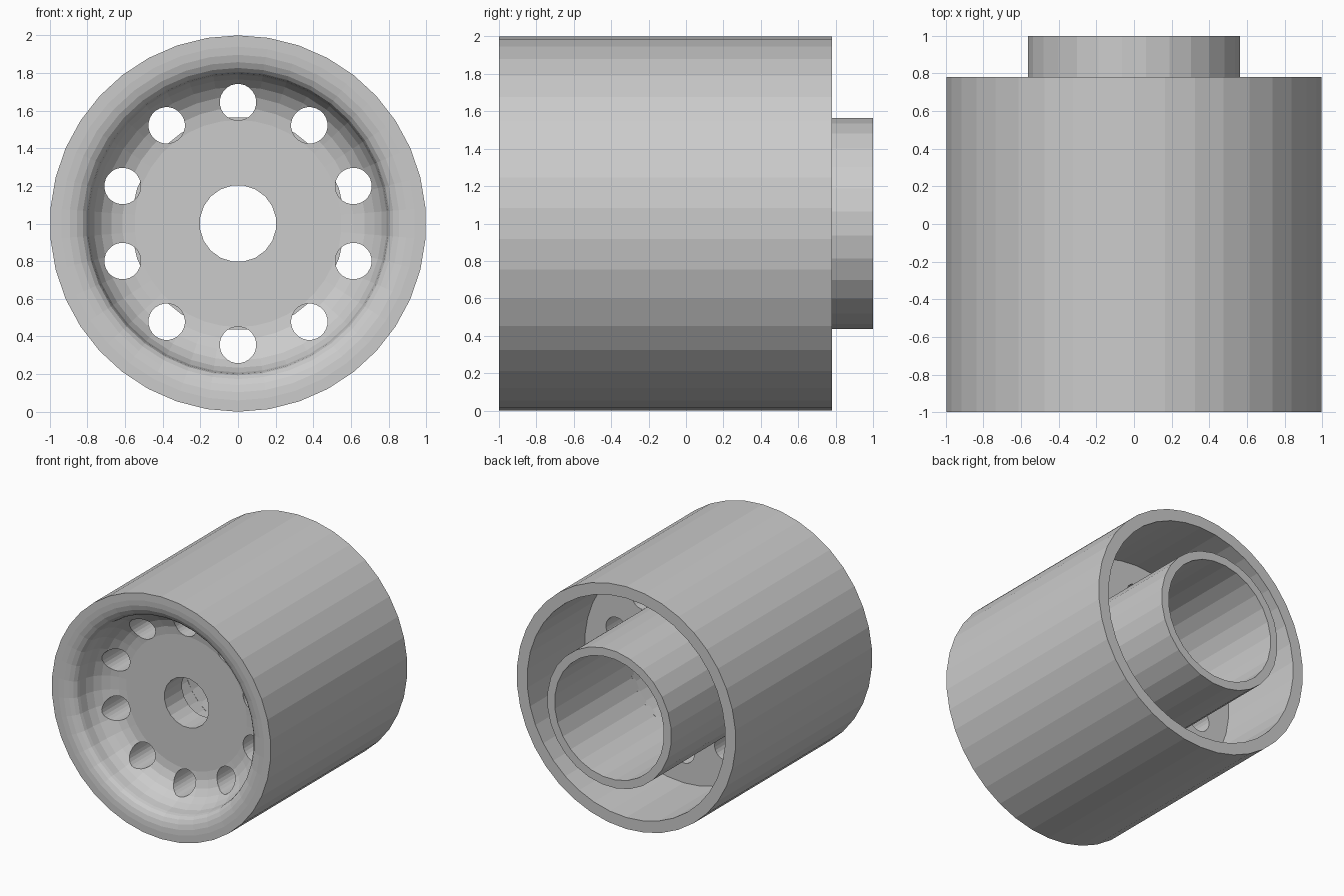
import bpy, bmesh, math
from mathutils import Matrix

cube = bpy.data.objects.get("Cube")
if cube:
    bpy.data.objects.remove(cube)

mat = bpy.data.materials.new("plain_grey")
mat.use_nodes = True
GREY = (0.6, 0.6, 0.6, 1)
mat.diffuse_color = GREY
mat.node_tree.nodes["Principled BSDF"].inputs["Base Color"].default_value = GREY


def make_object(name, bm):
    bmesh.ops.recalc_face_normals(bm, faces=bm.faces)
    mesh = bpy.data.meshes.new(name)
    bm.to_mesh(mesh)
    bm.free()
    mesh.materials.append(mat)
    obj = bpy.data.objects.new(name, mesh)
    bpy.context.collection.objects.link(obj)
    return obj


def lathe(name, profile, sides, turn=0.0):
    """Turn a closed (radius, y) profile around the y axis at z = 1."""
    bm = bmesh.new()
    rings = []
    for i in range(sides):
        a = math.tau * i / sides + turn
        rings.append([bm.verts.new((r * math.sin(a), y, 1 + r * math.cos(a)))
                      for r, y in profile])
    n = len(profile)
    for i in range(sides):
        p, q = rings[i], rings[(i + 1) % sides]
        for j in range(n):
            k = (j + 1) % n
            bm.faces.new((p[j], p[k], q[k], q[j]))
    bmesh.ops.remove_doubles(bm, verts=bm.verts, dist=1e-5)
    bmesh.ops.dissolve_degenerate(bm, edges=bm.edges, dist=1e-5)
    return make_object(name, bm)


def arc(cr, cy, rr, ry, start, end, steps):
    angles = [math.radians(start + (end - start) * i / steps) for i in range(steps + 1)]
    return [(cr + rr * math.cos(a), cy + ry * math.sin(a)) for a in angles]


# Drum: outer wall, rounded lip, dished web, hub bore and open back
lip = arc(0.94, -0.92, 0.14, 0.08, 270, 180, 5)
dish = arc(0.55, -0.92, 0.25, 0.25, 0, 90, 6)
profile = [(1, 0.78), (1, -1)] + lip + dish
profile += [(0.1, -0.67), (0.1, -0.44), (0.5, -0.44), (0.5, 0.03),
            (0.905, 0.03), (0.905, 0.78)]
drum = lathe("wheel_drum", profile, 38)

# Hub tube
SIDES = 28
lathe("hub_tube", [(0.568, 0.0), (0.568, 1), (0.5, 1), (0.5, 0.0)],
      SIDES, math.pi / SIDES)

# Drills for the axle hole and the ring of ten holes
bm = bmesh.new()


def drill(x, z, radius, sides, y0, y1):
    place = (Matrix.Translation((x, (y0 + y1) / 2, z))
             @ Matrix.Rotation(math.pi / 2, 4, "X")
             @ Matrix.Rotation(math.pi / sides, 4, "Z"))
    bmesh.ops.create_cone(bm, cap_ends=True, segments=sides, radius1=radius,
                          radius2=radius, depth=y1 - y0, matrix=place)


drill(0, 1, 0.204, 20, -1.2, -0.2)
for i in range(10):
    a = math.tau * i / 10
    drill(0.645 * math.sin(a), 1 + 0.645 * math.cos(a), 0.097, 24, -1.2, 0.2)
drills = make_object("hole_drills", bm)
drills.hide_render = True
drills.hide_viewport = True

cut = drum.modifiers.new("holes", "BOOLEAN")
cut.operation = "DIFFERENCE"
cut.solver = "EXACT"
cut.object = drills
